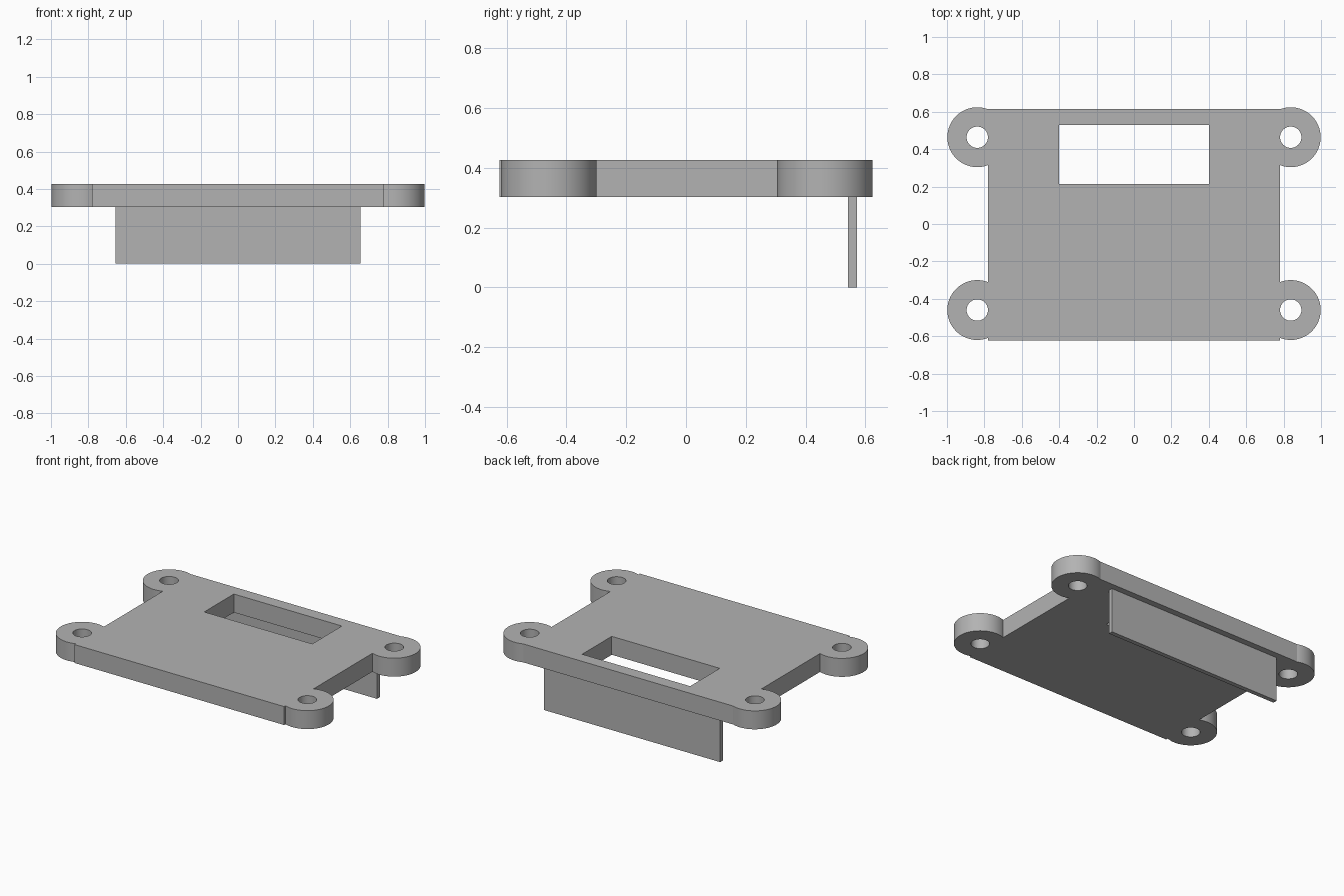
import bpy, bmesh, math

if "Cube" in bpy.data.objects:
    bpy.data.objects.remove(bpy.data.objects["Cube"])

Z0, Z1 = 0.303, 0.427            # underside and top of the plate
HALF_W, FRONT, BACK = 0.78, -0.624, 0.614
EAR_X, EAR_R, HOLE_R = 0.838, 0.16, 0.057
EAR_FRONT, EAR_BACK = -0.46, 0.464

grey = bpy.data.materials.new("plain grey")
grey.diffuse_color = (0.45, 0.45, 0.45, 1)
grey.use_nodes = True
grey.node_tree.nodes["Principled BSDF"].inputs["Base Color"].default_value = grey.diffuse_color


def arc(cx, cy, r, a0, a1, n):
    return [(cx + r * math.cos(a0 + (a1 - a0) * i / n),
             cy + r * math.sin(a0 + (a1 - a0) * i / n)) for i in range(n + 1)]


def extruded(name, loops, z0, z1):
    """Solid from an outer outline plus hole outlines."""
    bm = bmesh.new()
    edges = []
    for loop in loops:
        vs = [bm.verts.new((x, y, z0)) for x, y in loop]
        edges += [bm.edges.new((vs[i - 1], vs[i])) for i in range(len(vs))]
    bmesh.ops.triangle_fill(bm, edges=edges, use_beauty=True)
    top = bmesh.ops.extrude_face_region(bm, geom=bm.faces[:], use_keep_orig=True)
    bmesh.ops.translate(bm, vec=(0, 0, z1 - z0),
                        verts=[g for g in top["geom"] if isinstance(g, bmesh.types.BMVert)])
    bmesh.ops.recalc_face_normals(bm, faces=bm.faces[:])
    mesh = bpy.data.meshes.new(name)
    bm.to_mesh(mesh)
    bm.free()
    mesh.materials.append(grey)
    ob = bpy.data.objects.new(name, mesh)
    bpy.context.collection.objects.link(ob)
    bpy.ops.object.select_all(action='DESELECT')
    ob.select_set(True)
    bpy.context.view_layer.objects.active = ob
    bpy.ops.object.shade_smooth_by_angle(angle=math.radians(30))
    return ob


def rect(x, y0, y1):
    return [(-x, y0), (x, y0), (x, y1), (-x, y1)]


# Right half of the outline: corner, front ear, back ear; then mirrored
sweep = math.acos((HALF_W - EAR_X) / EAR_R)
right = [(HALF_W, FRONT)]
right += arc(EAR_X, EAR_FRONT, EAR_R, -sweep, sweep, 48)
right += arc(EAR_X, EAR_BACK, EAR_R, -sweep, sweep, 48)
right.append((HALF_W, BACK))
outline = right + [(-x, y) for x, y in reversed(right)]

# Screw holes and window
holes = [arc(s * EAR_X, y, HOLE_R, 0, 2 * math.pi, 40)[:-1]
         for s in (-1, 1) for y in (EAR_FRONT, EAR_BACK)]
window = rect(0.402, 0.215, 0.53)

extruded("mounting_plate", [outline, window] + holes, Z0, Z1)

# Thin flange hanging below the back edge
extruded("hanging_flange", [rect(0.655, 0.542, 0.572)], 0, Z0)
